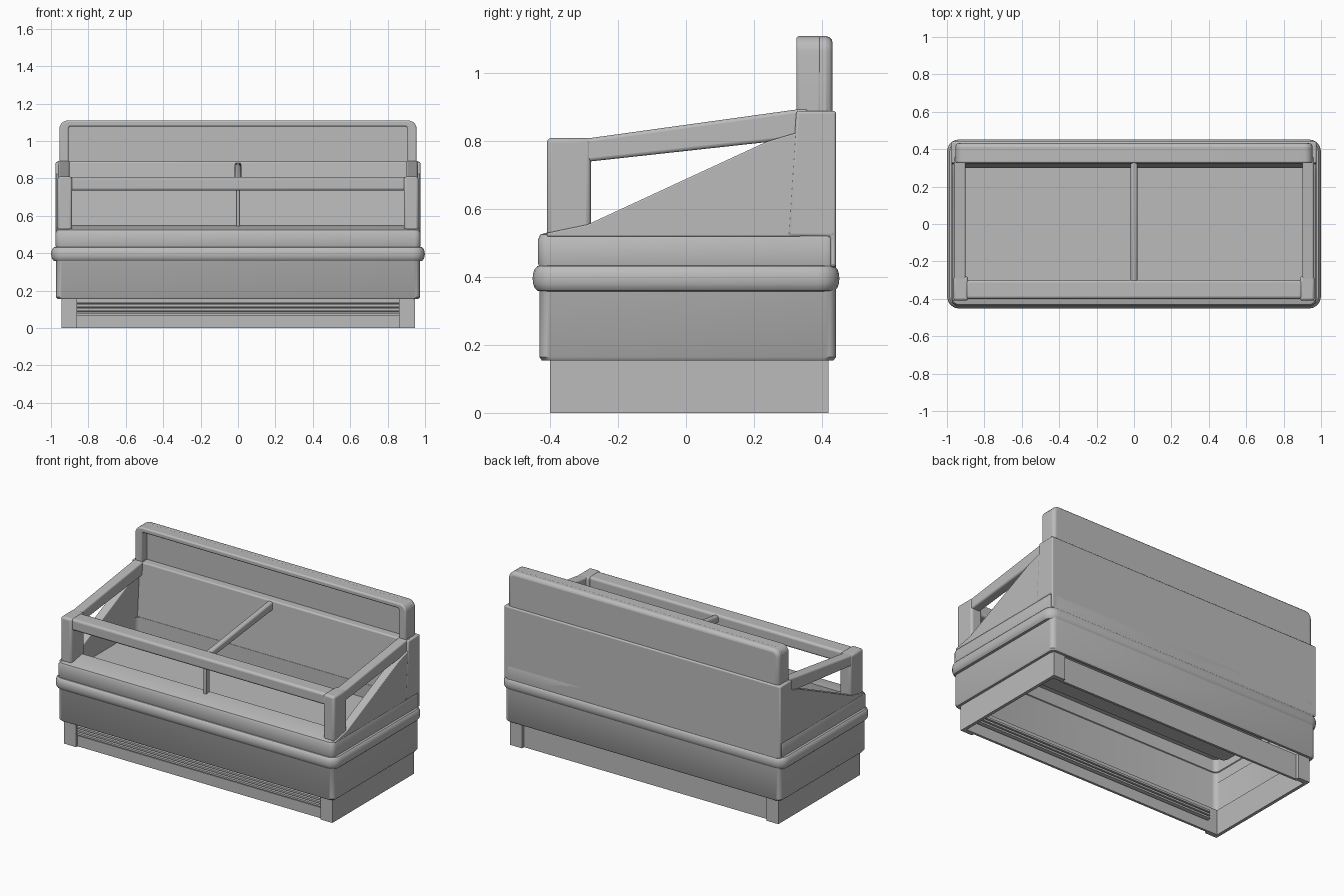
import bpy, bmesh, math

old = bpy.data.objects.get("Cube")
if old:
    bpy.data.objects.remove(old, do_unlink=True)

grey = bpy.data.materials.new("plain_grey")
grey.use_nodes = True
grey.diffuse_color = (0.5, 0.5, 0.5, 1)
grey.node_tree.nodes["Principled BSDF"].inputs["Base Color"].default_value = (0.5, 0.5, 0.5, 1)


def finish(name, bm, bevel=0.0, segments=3):
    bmesh.ops.recalc_face_normals(bm, faces=bm.faces)
    mesh = bpy.data.meshes.new(name)
    bm.to_mesh(mesh)
    bm.free()
    mesh.materials.append(grey)
    ob = bpy.data.objects.new(name, mesh)
    bpy.context.collection.objects.link(ob)
    if bevel:
        mod = ob.modifiers.new("rounded_edges", 'BEVEL')
        mod.width, mod.segments = bevel, segments
        mod.limit_method = 'ANGLE'
    bpy.ops.object.select_all(action='DESELECT')
    ob.select_set(True)
    bpy.context.view_layer.objects.active = ob
    bpy.ops.object.shade_smooth_by_angle(angle=math.radians(35))
    return ob


def prism(name, outline, axis, a, b, bevel=0.0):
    """Extrude an outline along x (points are y, z) or y (points are x, z)."""
    bm = bmesh.new()

    def ring(d):
        return [bm.verts.new((d, p, q) if axis == 'x' else (p, d, q)) for p, q in outline]
    low, high = ring(a), ring(b)
    bm.faces.new(low)
    bm.faces.new(high)
    n = len(outline)
    for i in range(n):
        j = (i + 1) % n
        bm.faces.new((low[i], low[j], high[j], high[i]))
    return finish(name, bm, bevel)


def box(name, x, y, z, bevel=0.0):
    outline = [(y[0], z[0]), (y[1], z[0]), (y[1], z[1]), (y[0], z[1])]
    return prism(name, outline, 'x', x[0], x[1], bevel)


def loft(name, rings, closed=False):
    """Skin rounded rectangles: half width, front, back, corner radius, height."""
    bm = bmesh.new()
    loops = []
    for hx, y0, y1, r, z in rings:
        loop = []
        corners = [(hx - r, y1 - r), (r - hx, y1 - r), (r - hx, y0 + r), (hx - r, y0 + r)]
        for c, (cx, cy) in enumerate(corners):
            for k in range(5):
                t = math.pi / 2 * (c + k / 4)
                loop.append(bm.verts.new((cx + r * math.cos(t), cy + r * math.sin(t), z)))
        loops.append(loop)
    pairs = list(zip(loops, loops[1:]))
    if closed:
        pairs.append((loops[-1], loops[0]))
    else:
        bm.faces.new(loops[0])
        bm.faces.new(loops[-1])
    n = len(loops[0])
    for low, high in pairs:
        for i in range(n):
            j = (i + 1) % n
            bm.faces.new((low[i], low[j], high[j], high[i]))
    return finish(name, bm)


# Cabinet shell: thin walls open below, grooved behind the bumper, raised sill and sunken tub
loft("cabinet_body", [
    (0.925, -0.305, 0.305, 0.03, 0.45),
    (0.925, -0.305, 0.305, 0.03, 0.515),
    (0.95, -0.41, 0.42, 0.03, 0.51),
    (0.95, -0.41, 0.42, 0.03, 0.43),
    (0.965, -0.425, 0.435, 0.03, 0.42),
    (0.965, -0.425, 0.435, 0.03, 0.37),
    (0.95, -0.41, 0.42, 0.03, 0.36),
    (0.95, -0.41, 0.42, 0.03, 0.155),
    (0.965, -0.425, 0.435, 0.03, 0.155),
    (0.972, -0.432, 0.442, 0.03, 0.165),
    (0.972, -0.432, 0.442, 0.03, 0.43),
    (0.975, -0.436, 0.442, 0.03, 0.44),
    (0.975, -0.436, 0.442, 0.03, 0.51),
    (0.968, -0.43, 0.436, 0.03, 0.525),
    (0.955, -0.415, 0.42, 0.03, 0.53),
    (0.928, -0.31, 0.31, 0.03, 0.55),
    (0.92, -0.30, 0.30, 0.03, 0.55),
    (0.92, -0.30, 0.30, 0.03, 0.46)])

# Bumper around the cabinet with a softly squared section
bumper = [(0.955, -0.415, 0.415, 0.03, 0.357)]
for k in range(9):
    t = math.pi * (k / 8 - 0.5)
    out = 0.028 * max(0, math.cos(t)) ** 0.7
    bumper.append((0.971 + out, -0.424 - out, 0.424 + out, 0.035 + out, 0.396 + 0.039 * math.sin(t)))
bumper.append((0.955, -0.415, 0.415, 0.03, 0.435))
loft("bumper", bumper, closed=True)

# Plinth: corner legs, thin side walls, recessed front and back
for s, side in ((1, "left"), (-1, "right")):
    box(side + "_plinth_wall", sorted((s * 0.925, s * 0.945)), (-0.37, 0.39), (0, 0.16))
    for y, end in (((-0.40, -0.37), "front"), ((0.39, 0.42), "back")):
        box(side + "_" + end + "_leg", sorted((s * 0.862, s * 0.945)), y, (0, 0.16))
box("plinth_back_panel", (-0.87, 0.87), (0.385, 0.40), (0, 0.16))
box("grille_bottom_rail", (-0.87, 0.87), (-0.385, -0.37), (0, 0.068))
box("grille_top_rail", (-0.87, 0.87), (-0.385, -0.37), (0.138, 0.16))
for i in range(3):
    z = 0.074 + i * 0.021
    prism("grille_slat_%d" % (i + 1),
          [(-0.39, z), (-0.36, z + 0.006), (-0.36, z + 0.018), (-0.39, z + 0.012)], 'x', -0.865, 0.865)

# Rear wall leaning slightly back on its inner side, with a thin skirt down to the bumper
prism("rear_wall", [(0.30, 0.52), (0.325, 0.89), (0.442, 0.89), (0.442, 0.43), (0.425, 0.43), (0.425, 0.52)],
      'x', -0.975, 0.975, 0.012)

# Sides: sloping panel, post and top rail leave a triangular opening
for s, side in ((1, "left"), (-1, "right")):
    prism(side + "_side_panel",
          [(-0.41, 0.52), (-0.41, 0.53), (-0.29, 0.555), (0.24, 0.80), (0.34, 0.83), (0.34, 0.52)],
          'x', s * 0.92, s * 0.973, 0.004)
    prism(side + "_top_rail",
          [(-0.40, 0.735), (-0.28, 0.741), (0.24, 0.798), (0.36, 0.81), (0.36, 0.896), (0.32, 0.893),
           (-0.28, 0.81), (-0.40, 0.807)], 'x', s * 0.90, s * 0.962, 0.01)
    box(side + "_front_post", sorted((s * 0.887, s * 0.965)), (-0.41, -0.28), (0.52, 0.81), 0.014)

# Front handrail and the central divider
box("front_rail", (-0.90, 0.90), (-0.40, -0.30), (0.735, 0.808), 0.014)
box("centre_post", (-0.011, 0.011), (-0.335, -0.30), (0.53, 0.75), 0.004)
prism("centre_rail", [(-0.32, 0.755), (0.34, 0.83), (0.34, 0.885), (-0.32, 0.80)], 'x', -0.018, 0.018, 0.012)


# Backboard: flat panel behind a raised frame, rounded top corners
def arch(hx, top, r, base):
    right = [(hx, base)] + [(hx - r + r * math.cos(math.pi * k / 10), top - r + r * math.sin(math.pi * k / 10))
                            for k in range(6)]
    return right + [(-x, z) for x, z in reversed(right)]


outer = arch(0.955, 1.11, 0.045, 0.87)
inner = arch(0.905, 1.078, 0.012, 0.87)
prism("backboard_panel", outer, 'y', 0.375, 0.432, 0.02)
prism("backboard_frame", outer + inner[::-1], 'y', 0.325, 0.40, 0.009)
